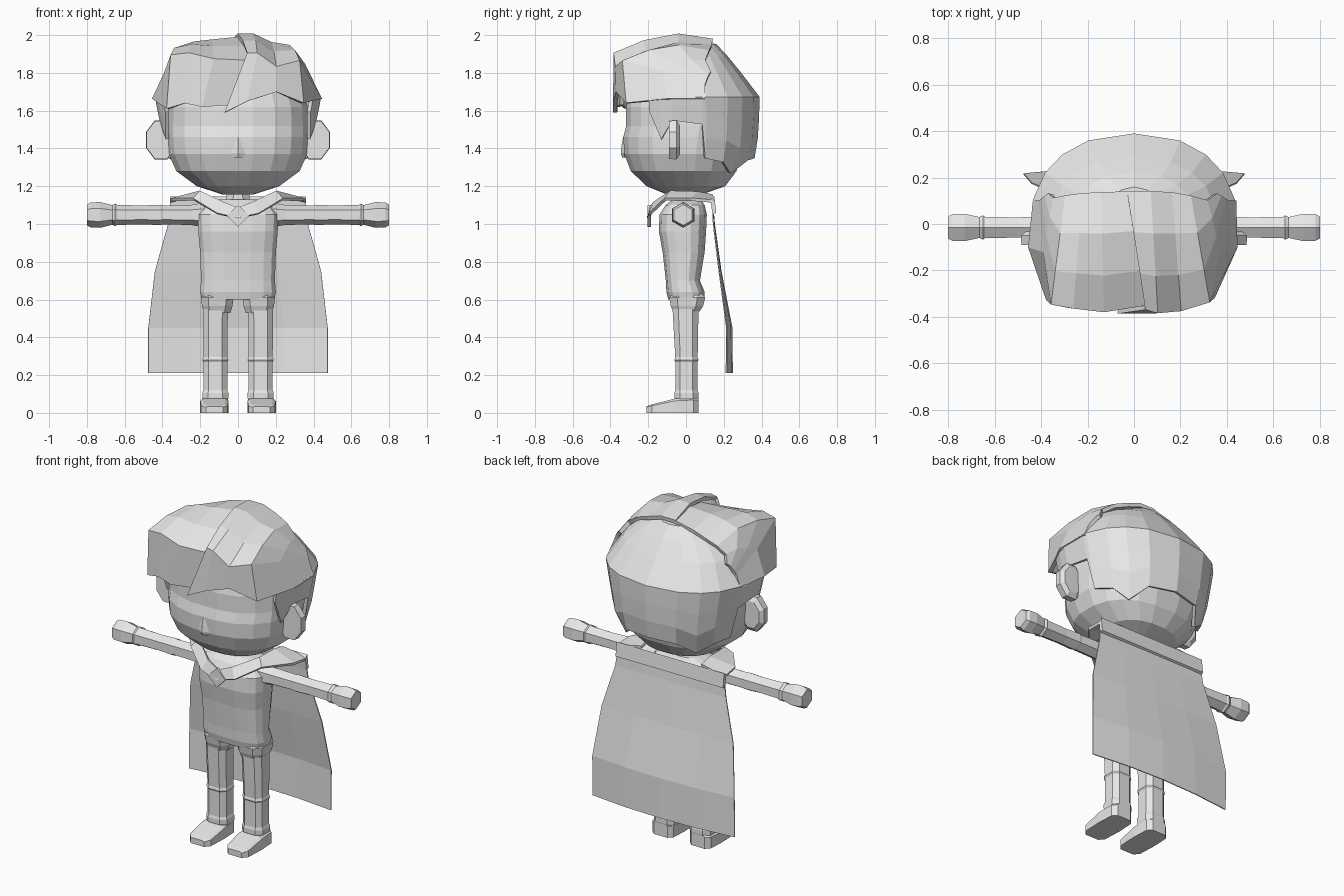
import bpy, bmesh
from math import sin, cos, radians, pi, copysign
from mathutils import Vector

cube = bpy.data.objects.get("Cube")
if cube:
    bpy.data.objects.remove(cube, do_unlink=True)

grey = bpy.data.materials.new("plain_grey")
grey.use_nodes = True
grey.diffuse_color = (0.8, 0.8, 0.8, 1)
grey.node_tree.nodes["Principled BSDF"].inputs["Base Color"].default_value = (0.8, 0.8, 0.8, 1)


def finish(name, bm):
    bmesh.ops.recalc_face_normals(bm, faces=bm.faces[:])
    mesh = bpy.data.meshes.new(name)
    bm.to_mesh(mesh)
    bm.free()
    mesh.materials.append(grey)
    obj = bpy.data.objects.new(name, mesh)
    bpy.context.collection.objects.link(obj)
    return obj


def skin(name, rows, closed=True, thickness=0):
    """Join rows of points: closed rings with end caps, or an open sheet."""
    bm = bmesh.new()
    grid = [[bm.verts.new(p) for p in row] for row in rows]
    for a, b in zip(grid, grid[1:]):
        n = len(a)
        for i in range(n if closed else n - 1):
            j = (i + 1) % n
            bm.faces.new((a[i], a[j], b[j], b[i]))
    if closed:
        bm.faces.new(grid[0])
        bm.faces.new(grid[-1])
    obj = finish(name, bm)
    if thickness:
        mod = obj.modifiers.new("thickness", 'SOLIDIFY')
        mod.thickness = thickness
        mod.offset = 0
    return obj


def ring(z, cx, rx, front, back, sides=8, power=2.0):
    """Horizontal rounded ring between two y limits."""
    pts = []
    for i in range(sides):
        a = 2 * pi * (i + 0.5) / sides
        c, s = cos(a), sin(a)
        x = copysign(abs(c) ** (2 / power), c)
        y = copysign(abs(s) ** (2 / power), s)
        pts.append((cx + rx * x, (front + back) / 2 + (back - front) / 2 * y, z))
    return pts


def stack(name, levels, cx=0, sides=8, power=2.0):
    return skin(name, [ring(z, cx, r, f, b, sides, power) for z, r, f, b in levels])


# Head, neck and torso
stack("head", [(1.155, .08, -.1, .08), (1.2, .22, -.21, .21), (1.28, .33, -.295, .27),
               (1.37, .37, -.33, .3), (1.46, .378, -.335, .32), (1.52, .378, -.32, .33),
               (1.62, .375, -.32, .33), (1.75, .32, -.29, .24), (1.87, .2, -.2, .12)],
      sides=20, power=2.4)
stack("neck", [(1.08, .07, -.06, .07), (1.22, .06, -.05, .06)])
stack("torso", [(.6, .195, -.095, .1), (.64, .203, -.105, .1), (.7, .198, -.108, .075),
                (.85, .203, -.125, .1), (.96, .213, -.145, .108), (1.05, .215, -.142, .112),
                (1.1, .18, -.11, .1), (1.13, .1, -.07, .08)], sides=16, power=3)

# Nose
skin("nose", [[(-w, y, z), (0, y - d, z), (w, y, z), (0, -.3, z)] for w, y, d, z in
              [(.028, -.325, .012, 1.352), (.037, -.328, .017, 1.372),
               (.026, -.328, .014, 1.41), (.018, -.325, .008, 1.46)]])

for side, label in ((1, "left"), (-1, "right")):
    # Shorts cuff, leg with raised bands, and foot
    stack(label + "_hip", [(.53, .073, -.07, .07), (.565, .085, -.085, .095),
                           (.61, .09, -.094, .107), (.64, .07, -.07, .08)], cx=.11 * side, power=3)
    stack(label + "_leg", [(.06, .068, -.06, .065), (.08, .073, -.065, .07), (.105, .073, -.065, .07),
                           (.12, .067, -.06, .065), (.27, .067, -.06, .065), (.28, .073, -.065, .07),
                           (.295, .067, -.06, .065), (.55, .07, -.075, .07)], cx=.12 * side, power=3)
    foot = []
    for y, w, h in ((-.21, .045, .035), (-.18, .07, .045), (-.06, .075, .075), (.04, .07, .08), (.065, .045, .08)):
        foot.append([((.125 + u * w) * side, y, z) for u, z in
                     ((-1, 0), (1, 0), (1, h * .85), (.8, h), (-.8, h), (-1, h * .85))])
    skin(label + "_foot", foot)

    # Six-sided arm with cuff and fist
    arm = []
    for x, r in ((.15, .07), (.25, .053), (.4, .05), (.41, .054), (.5, .05), (.64, .053),
                 (.65, .06), (.665, .052), (.73, .068), (.78, .066), (.8, .055)):
        arm.append([(x * side, -.015 + r * sin(k * pi / 3), 1.048 + r * cos(k * pi / 3)) for k in range(6)])
    skin(label + "_arm", arm)

    # Ear, flat in front and bevelled behind
    ear = []
    for y, s in ((-.09, .97), (-.05, 1), (-.033, .75)):
        ear.append([((.408 + .085 * s * cos((k + .5) * pi / 4)) * side, y,
                     1.445 + .112 * s * sin((k + .5) * pi / 4)) for k in range(8)])
    skin(label + "_ear", ear)

    # Cape collar running from the clasp over the shoulder
    inner = [(0, -.185, 1.085), (.08, -.165, 1.115), (.2, -.08, 1.17), (.2, .06, 1.165), (.2, .14, 1.15)]
    outer = [(0, -.2, 1.03), (.11, -.19, 1.055), (.235, -.11, 1.13), (.35, .03, 1.13), (.36, .15, 1.12)]
    skin(label + "_collar", [[(x * side, y, z) for x, y, z in row] for row in (inner, outer)],
         closed=False, thickness=.016)

# Diamond clasp
skin("clasp", [[(0, y, .985), (.06, y, 1.045), (0, y, 1.1), (-.06, y, 1.045)] for y in (-.205, -.185)])

# Cape and its folded top band
cape = []
for z, w, y, bow in ((1.12, .355, .14, 0), (1, .37, .145, .005), (.75, .44, .175, .01),
                     (.45, .475, .215, .028), (.21, .475, .213, .032)):
    cape.append([(w * u, y + bow * (1 - u * u), z) for u in (-1, -.5, 0, .5, 1)])
skin("cape", cape, closed=False, thickness=.006)
skin("cape_band", [[(x, .13, 1.13), (x, .15, 1.145), (x, .16, 1.06), (x, .14, 1.05)]
                   for x in (-.36, 0, .36)])

# Back hair: shell with a hem that rises over the ears
profile = [(1.95, .01, .01), (1.945, .12, .155), (1.88, .26, .215), (1.8, .35, .28), (1.67, .435, .38),
           (1.5, .40, .375), (1.36, .375, .36), (1.27, .33, .3)]


def hair_radius(z):
    for (z1, a1, b1), (z2, a2, b2) in zip(profile, profile[1:]):
        if z >= z2:
            t = (z1 - z) / (z1 - z2)
            return a1 + (a2 - a1) * t, b1 + (b2 - b1) * t
    return profile[-1][1:]


half = [(-28, 1.6), (-18, 1.45), (-9, 1.55), (11, 1.53), (14, 1.35), (32, 1.33), (48, 1.27), (66, 1.34)]
hem = half + [(90, 1.35)] + [(180 - a, z) for a, z in reversed(half)]
rows = []
for level in range(8):
    row = []
    for angle, low in hem:
        z = profile[level][0] if level < 5 else 1.67 + (low - 1.67) * (level - 4) / 3
        rx, ry = hair_radius(z)
        c, s = cos(radians(angle)), sin(radians(angle))
        row.append((rx * copysign(abs(c) ** .9, c), ry * copysign(abs(s) ** .9, s), z))
    rows.append(row)
skin("back_hair", rows, closed=False, thickness=.02)

# Fringe: two locks swept from the crown over the brow, the left one overlapping at the parting
# Each strand runs crown, brow, tip
right_lock = [((-.36, .13, 1.8), (-.4, .1, 1.73), (-.425, .1, 1.66)),
              ((-.34, .11, 1.84), (-.38, -.12, 1.8), (-.445, -.1, 1.66)),
              ((-.29, .12, 1.88), (-.35, -.34, 1.89), (-.37, -.32, 1.61)),
              ((-.22, .13, 1.91), (-.26, -.355, 1.9), (-.28, -.35, 1.64)),
              ((-.14, .135, 1.94), (-.13, -.37, 1.87), (-.19, -.36, 1.62)),
              ((-.01, .14, 1.97), (.06, -.34, 1.86), (-.05, -.34, 1.63))]
left_lock = [((-.03, .14, 1.97), (.05, -.36, 1.9), (-.07, -.375, 1.59)),
             ((.07, .14, 1.97), (.1, -.375, 1.9), (.05, -.375, 1.65)),
             ((.16, .135, 1.94), (.2, -.365, 1.83), (.2, -.36, 1.7)),
             ((.24, .12, 1.91), (.32, -.33, 1.86), (.34, -.31, 1.64)),
             ((.31, .1, 1.86), (.36, -.12, 1.81), (.435, -.1, 1.66)),
             ((.35, .13, 1.8), (.4, .1, 1.73), (.43, .1, 1.66))]
for name, lock in (("right_fringe", right_lock), ("left_fringe", left_lock)):
    strands = []
    for crown, brow, tip in lock:
        a, b = Vector(crown), Vector(brow)
        lift = Vector((0, 0, .1 * (a - b).length))
        strands.append((a, a.lerp(b, .35) + lift, a.lerp(b, .7) + lift * .8, b, tip))
    skin(name, strands, closed=False, thickness=.022)
